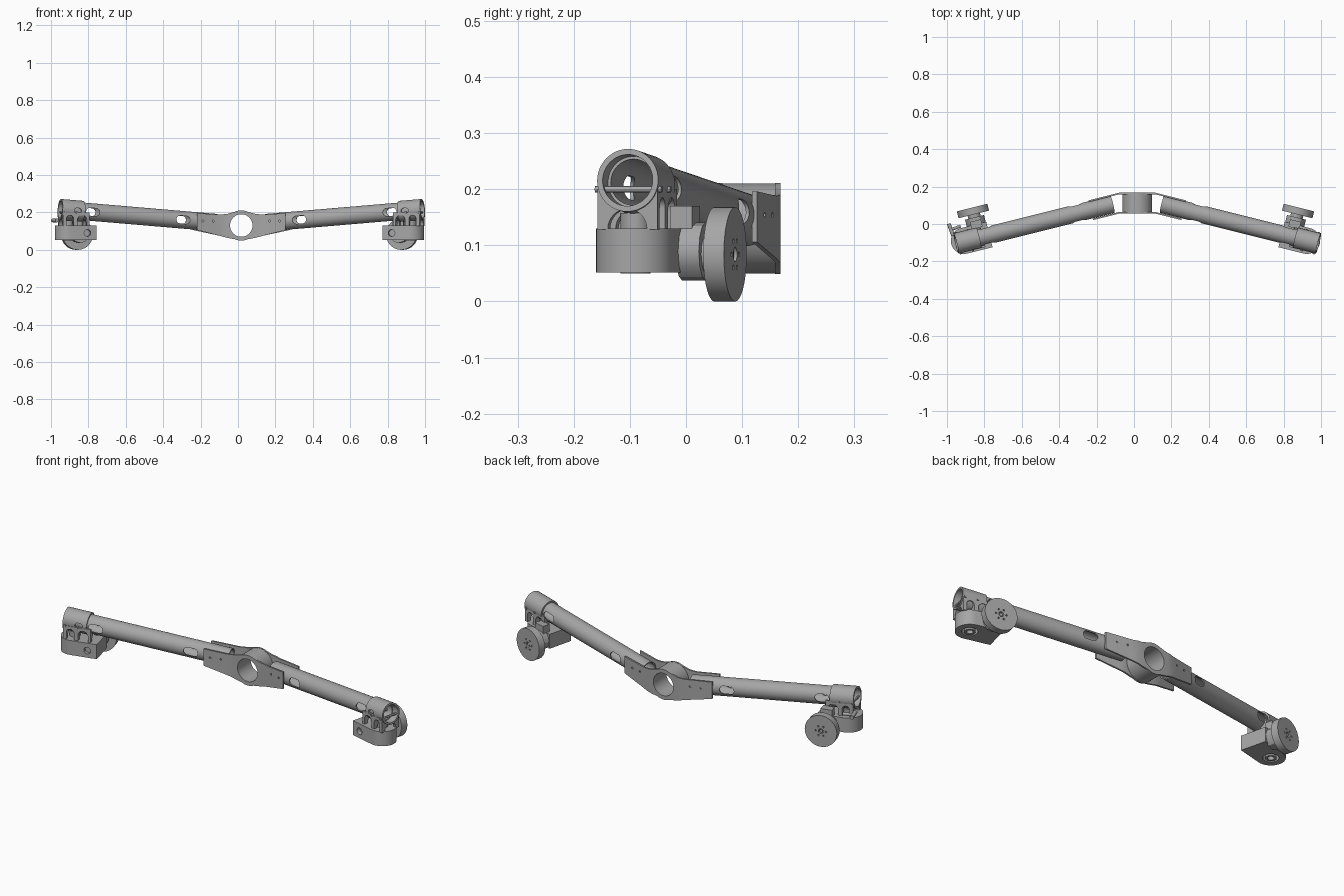
import bpy, bmesh, math
from mathutils import Matrix, Vector

if "Cube" in bpy.data.objects:
    bpy.data.objects.remove(bpy.data.objects["Cube"], do_unlink=True)

grey = bpy.data.materials.new("machined_grey")
grey.use_nodes = True
COLOUR = (0.38, 0.38, 0.38, 1)
grey.diffuse_color = COLOUR
grey.node_tree.nodes["Principled BSDF"].inputs["Base Color"].default_value = COLOUR
parts = []
TUBE_MID, KNUCKLE_MID = 0.0175, 0.008


def finish(name, bm, matrix=Matrix()):
    bmesh.ops.recalc_face_normals(bm, faces=bm.faces[:])
    mesh = bpy.data.meshes.new(name)
    bm.to_mesh(mesh)
    bm.free()
    mesh.transform(matrix)
    mesh.materials.append(grey)
    obj = bpy.data.objects.new(name, mesh)
    bpy.context.collection.objects.link(obj)
    parts.append(obj)
    return obj


def prism(name, outline, lo, hi, matrix=Matrix(), axis="y", bends=()):
    """Extrude a 2D outline along one axis, with optional cuts across x."""
    place = {"x": lambda u, v, d: (d, u, v), "y": lambda u, v, d: (u, d, v),
             "z": lambda u, v, d: (u, v, d)}[axis]
    bm = bmesh.new()
    face = bm.faces.new([bm.verts.new(place(u, v, lo)) for u, v in outline])
    ext = bmesh.ops.extrude_face_region(bm, geom=[face])
    shift = Vector(place(0, 0, hi - lo))
    bmesh.ops.translate(bm, vec=shift, verts=[g for g in ext["geom"] if isinstance(g, bmesh.types.BMVert)])
    for x in bends:
        bmesh.ops.bisect_plane(bm, geom=bm.verts[:] + bm.edges[:] + bm.faces[:],
                               plane_co=(x, 0, 0), plane_no=(1, 0, 0))
    return finish(name, bm, matrix)


def arc(cx, cy, r, start, end, n=16):
    return [(cx + r * math.cos(math.radians(start + (end - start) * i / n)),
             cy + r * math.sin(math.radians(start + (end - start) * i / n))) for i in range(n + 1)]


def capsule(cx, cy, length, r):
    h = length / 2 - r
    return arc(cx + h, cy, r, -90, 90) + arc(cx - h, cy, r, 90, 270)


def arch(cx, bottom, top, r):
    return [(cx - r, bottom), (cx + r, bottom)] + arc(cx, top - r, r, 0, 180)


def box_outline(x0, x1, y0, y1):
    return [(x0, y0), (x1, y0), (x1, y1), (x0, y1)]


def disc(name, cx, cy, r, lo, hi, matrix=Matrix(), axis="y", n=48):
    return prism(name, arc(cx, cy, r, 0, 360, n)[:-1], lo, hi, matrix, axis)


def cut(obj, *cutters):
    for c in cutters:
        mod = obj.modifiers.new("cut", "BOOLEAN")
        mod.operation, mod.solver, mod.object = "DIFFERENCE", "EXACT", c
        bpy.context.view_layer.objects.active = obj
        bpy.ops.object.modifier_apply(modifier=mod.name)
    for c in cutters:
        parts.remove(c)
        bpy.data.objects.remove(c, do_unlink=True)
    return obj


def mirror(objs, mid):
    for o in objs:
        mesh = o.data.copy()
        mesh.transform(Matrix.Translation((2 * mid, 0, 0)) @ Matrix.Scale(-1, 4, (1, 0, 0)))
        mesh.flip_normals()
        twin = bpy.data.objects.new("right_" + o.name, mesh)
        bpy.context.collection.objects.link(twin)
        parts.append(twin)
        o.name = "left_" + o.name


# Centre hub
HUB = Matrix.Translation((TUBE_MID, 0, 0.13))
hub = disc("centre_hub", 0, 0, 0.08, 0.062, 0.163, HUB, n=64)
cut(hub, disc("bore", 0, 0, 0.06, 0, 0.3, HUB, n=64))


# Side plates that bend back to follow the arms
def side_plate(name, y, half):
    top = [(half, 0.066), (0.12, 0.058), (0.075, 0.062)]
    low = [(0.075, -0.066), (0.12, -0.054), (half, -0.024)]
    flip = lambda pts: [(-x, z) for x, z in reversed(pts)]
    outline = (top + arc(0, 0, 0.081, 65, 115) + flip(top)
               + flip(low) + arc(0, 0, 0.081, 245, 295) + low)
    plate = prism(name, outline, y, y + 0.009, bends=(-0.095, 0.095))
    for v in plate.data.vertices:
        v.co.y -= max(0, abs(v.co.x) - 0.095) * 0.25
    plate.data.transform(HUB)
    holes = [disc("bolt_hole", s * x, 0.024, 0.005, 0, 0.3, HUB, n=12)
             for s in (-1, 1) for x in (0.15, 0.205)]
    return cut(plate, disc("bore", 0, 0, 0.06, 0, 0.3, HUB, n=64), *holes)


side_plate("front_plate", 0.056, 0.237)
side_plate("back_plate", 0.159, 0.26)

# Frame along the arm: x outward, y across, z up
start, end = Vector((0.15, 0.105, 0.145)), Vector((0.986, -0.104, 0.216))
along = (end - start).normalized()
across = Vector((0, 0, 1)).cross(along).normalized()
ARM = Matrix((along, across, along.cross(across))).transposed().to_4x4()
ARM.translation = start
L = (end - start).length

# Arm tube with oval windows
arm = disc("arm_tube", 0, 0, 0.047, 0, L - 0.04, ARM, "x")
cut(arm, disc("bore", 0, 0, 0.041, -0.1, L + 0.1, ARM, "x"),
    *[prism("window", capsule(x, 0, 0.075, 0.021), -0.1, 0.1, ARM) for x in (0.195, 0.695)])

# Clamp collar
collar = disc("clamp_collar", 0, 0, 0.056, L - 0.125, L, ARM, "x")
cut(collar, disc("bore", 0, 0, 0.046, -0.1, L + 0.1, ARM, "x"),
    prism("window", capsule(L - 0.085, 0, 0.04, 0.014), -0.1, 0, ARM))

# Steering bracket below the collar
KN = Matrix.Translation((0.925, -0.09, 0)) @ Matrix.Rotation(math.atan2(along.y, along.x), 4, "Z")
legs = box_outline(-0.055, 0.055, 0.128, 0.2)
bracket = prism("bracket", legs, -0.085, 0.06, KN, "x")
cut(bracket, prism("end_arch", arch(0, 0.1, 0.165, 0.036), -0.2, 0.2, KN, "x"),
    prism("side_arch", arch(-0.045, 0.12, 0.185, 0.026), -0.2, 0.2, KN),
    prism("side_arch", arch(0.022, 0.12, 0.185, 0.02), -0.2, 0.2, KN),
    disc("bore", 0, 0, 0.046, -0.1, L + 0.1, ARM, "x"))
bolts = [disc("clamp_bolt", x, 0.2, 0.006, -0.061, 0.061, KN, n=12) for x in (-0.015, 0.05)]

mirror([arm, collar, bracket] + bolts, TUBE_MID)

# Knuckle: block with rounded outer end and kingpin hole
block = prism("knuckle", [(-0.14, 0.07), (-0.14, -0.07)] + arc(0, 0, 0.07, -90, 90, 24), 0.052, 0.13, KN, "z")
cut(block, disc("kingpin_hole", 0, 0, 0.038, 0.03, 0.11, KN, "z"),
    disc("front_hole", -0.09, 0.09, 0.018, -0.1, -0.05, KN))
kingpin = disc("kingpin", 0, 0, 0.027, 0.05, 0.158, KN, "z")
cut(kingpin, disc("pin_bore", 0, 0, 0.016, 0, 0.3, KN, "z"))

# Hub carrier and wheel disc
WX, WZ = -0.085, 0.084
flange = disc("hub_flange", WX, WZ + 0.005, 0.052, 0.065, 0.108, KN, n=12)
spacer = disc("axle_spacer", WX, WZ, 0.034, 0.1, 0.13, KN)
caliper = prism("top_block", box_outline(WX - 0.03, WX + 0.03, 0.125, 0.17), 0.05, 0.09, KN)
wheel = disc("wheel", WX, WZ, 0.084, 0.124, 0.162, KN, n=64)
cut(wheel, disc("axle_hole", WX, WZ, 0.013, 0.148, 0.2, KN, n=24),
    *[disc("wheel_hole", WX + 0.027 * math.cos(a), WZ + 0.027 * math.sin(a), 0.0045, 0.15, 0.2, KN, n=10)
      for a in [math.tau * i / 6 for i in range(6)]])
axle = disc("axle", WX, WZ, 0.008, 0.12, 0.158, KN, n=24)

mirror([block, kingpin, flange, spacer, caliper, wheel, axle], KNUCKLE_MID)

# Small lever on the right end only
LEVER = Matrix.Translation((-0.979, -0.03, 0.157)) @ Matrix.Rotation(math.radians(20), 4, "Z")
disc("lever_rod", 0, 0, 0.01, -0.034, 0.034, LEVER, n=24)
disc("lever_stub", 0, 0, 0.008, -0.005, 0.055, LEVER, "x", 24)

# Smooth round surfaces, keep machined edges
bpy.ops.object.select_all(action="DESELECT")
for o in parts:
    o.select_set(True)
bpy.context.view_layer.objects.active = parts[0]
bpy.ops.object.shade_smooth_by_angle(angle=math.radians(30))
